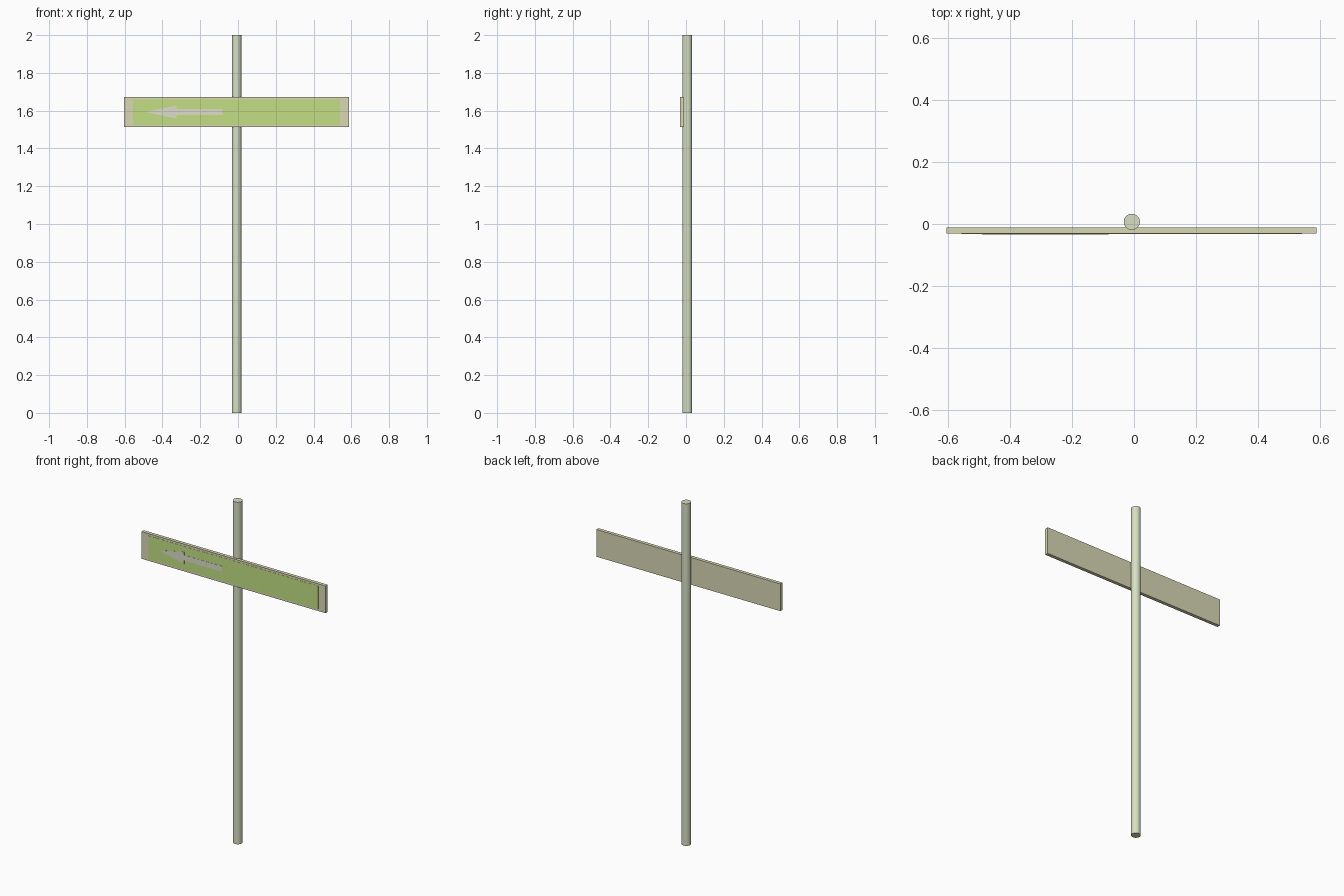
import bpy, bmesh

if "Cube" in bpy.data.objects:
    bpy.data.objects.remove(bpy.data.objects["Cube"])


def finish(name, bm, color):
    bmesh.ops.recalc_face_normals(bm, faces=bm.faces)
    mesh = bpy.data.meshes.new(name)
    bm.to_mesh(mesh)
    bm.free()
    obj = bpy.data.objects.new(name, mesh)
    bpy.context.collection.objects.link(obj)
    mat = bpy.data.materials.new(name + "_colour")
    mat.diffuse_color = (*color, 1)
    mat.use_nodes = True
    mat.node_tree.nodes["Principled BSDF"].inputs["Base Color"].default_value = mat.diffuse_color
    mesh.materials.append(mat)
    return obj


def plate(name, outline, y_front, y_back, color):
    """Extrude an (x, z) outline from y_front to y_back."""
    bm = bmesh.new()
    face = bm.faces.new([bm.verts.new((x, y_front, z)) for x, z in outline])
    ext = bmesh.ops.extrude_face_region(bm, geom=[face])
    verts = [v for v in ext["geom"] if isinstance(v, bmesh.types.BMVert)]
    bmesh.ops.translate(bm, verts=verts, vec=(0, y_back - y_front, 0))
    return finish(name, bm, color)


def rect(x0, x1, z0, z1):
    return [(x0, z0), (x1, z0), (x1, z1), (x0, z1)]


# round post
bpy.ops.mesh.primitive_cylinder_add(vertices=32, radius=0.026, depth=2,
                                    location=(-0.007, 0.007, 1))
post = bpy.context.object
post.name = "post"
bpy.ops.object.shade_smooth_by_angle()
mat = bpy.data.materials.new("post_colour")
mat.diffuse_color = (0.68, 0.74, 0.54, 1)
mat.use_nodes = True
mat.node_tree.nodes["Principled BSDF"].inputs["Base Color"].default_value = mat.diffuse_color
post.data.materials.append(mat)

# sign board let into the post, with a thin green face
plate("sign_board", rect(-0.603, 0.588, 1.513, 1.672), -0.031, -0.011,
      (0.70, 0.69, 0.46))
plate("sign_face", rect(-0.556, 0.541, 1.524, 1.66), -0.032, -0.030,
      (0.54, 0.74, 0.23))

# arrow pointing left: upper half mirrored about its centre line
mid = 1.593
upper = [(-0.325, 0.035), (-0.325, 0.016), (-0.082, 0.016)]
arrow = [(-0.49, mid)] + [(x, mid + h) for x, h in upper]
arrow += [(x, mid - h) for x, h in reversed(upper)]
plate("arrow", arrow, -0.033, -0.031, (0.72, 0.73, 0.58))
